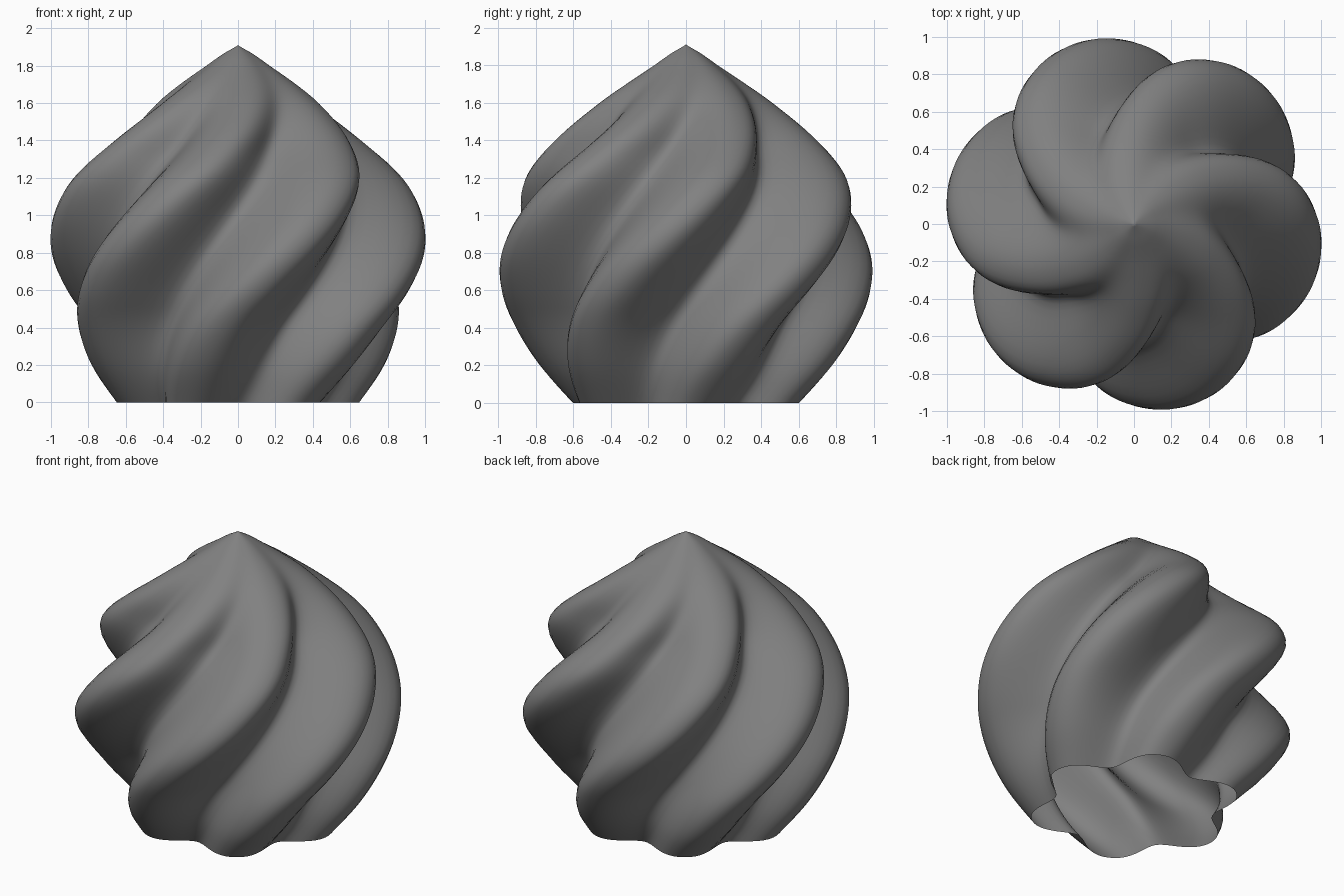
import bpy, bmesh, math

if "Cube" in bpy.data.objects:
    bpy.data.objects.remove(bpy.data.objects["Cube"])

LOBES = 6
SEGS = 120
ROWS = 56

# crest profile: (height, radius)
PROFILE = [(0.0, 0.65), (0.2, 0.80), (0.4, 0.91), (0.6, 0.985), (0.8, 1.015),
           (1.0, 0.985), (1.2, 0.89), (1.4, 0.70), (1.6, 0.46), (1.7, 0.32),
           (1.8, 0.17), (1.86, 0.085), (1.9, 0.015)]


def smoothstep(t):
    t = max(0.0, min(1.0, t))
    return t * t * (3 - 2 * t)


def crest_radius(z):
    # smooth (Catmull-Rom style) interpolation through the profile
    n = len(PROFILE)
    for i in range(n - 1):
        z0, r0 = PROFILE[i]
        z1, r1 = PROFILE[i + 1]
        if z <= z1 or i == n - 2:
            za, ra = PROFILE[max(i - 1, 0)]
            zb, rb = PROFILE[min(i + 2, n - 1)]
            h = z1 - z0
            t = min(1.0, (z - z0) / h)
            m0 = (r1 - ra) / (z1 - za) * h
            m1 = (rb - r0) / (zb - z0) * h
            return ((2*t**3 - 3*t**2 + 1) * r0 + (t**3 - 2*t**2 + t) * m0
                    + (-2*t**3 + 3*t**2) * r1 + (t**3 - t**2) * m1)


def groove_depth(z):
    # deep on the body, shallower at the rim, fading out at the tip
    return (0.22 + 0.08 * smoothstep(z / 0.5)) * smoothstep((1.9 - z) / 0.6) + 0.02


# dark grey finish
grey = bpy.data.materials.new("dark_grey")
grey.diffuse_color = (0.22, 0.22, 0.22, 1)
grey.use_nodes = True
grey.node_tree.nodes["Principled BSDF"].inputs["Base Color"].default_value = grey.diffuse_color

# swirl shell: open at the bottom, rings of lobes twisting with height
bm = bmesh.new()
rings = []
for j in range(ROWS + 1):
    z = 1.9 * j / ROWS
    crest = math.radians(47 + 60 * (z - 0.8) + 5 * (1 - smoothstep(z / 0.5)))
    R, d = crest_radius(z), groove_depth(z)
    ring = []
    for i in range(SEGS):
        a = 2 * math.pi * i / SEGS
        w = (1 - math.cos(LOBES * a)) / 2
        r = R * (1 - d * w ** 1.2)
        ring.append(bm.verts.new((r * math.cos(a + crest), r * math.sin(a + crest), z)))
    rings.append(ring)
for lo, hi in zip(rings, rings[1:]):
    for i in range(SEGS):
        k = (i + 1) % SEGS
        bm.faces.new((lo[i], lo[k], hi[k], hi[i]))
# pointed tip
tip = bm.verts.new((0, 0, 1.91))
for i in range(SEGS):
    bm.faces.new((rings[-1][i], rings[-1][(i + 1) % SEGS], tip))
for f in bm.faces:
    f.smooth = True

mesh = bpy.data.meshes.new("swirl_dome")
bm.to_mesh(mesh)
bm.free()
mesh.materials.append(grey)
bpy.context.collection.objects.link(bpy.data.objects.new("swirl_dome", mesh))
